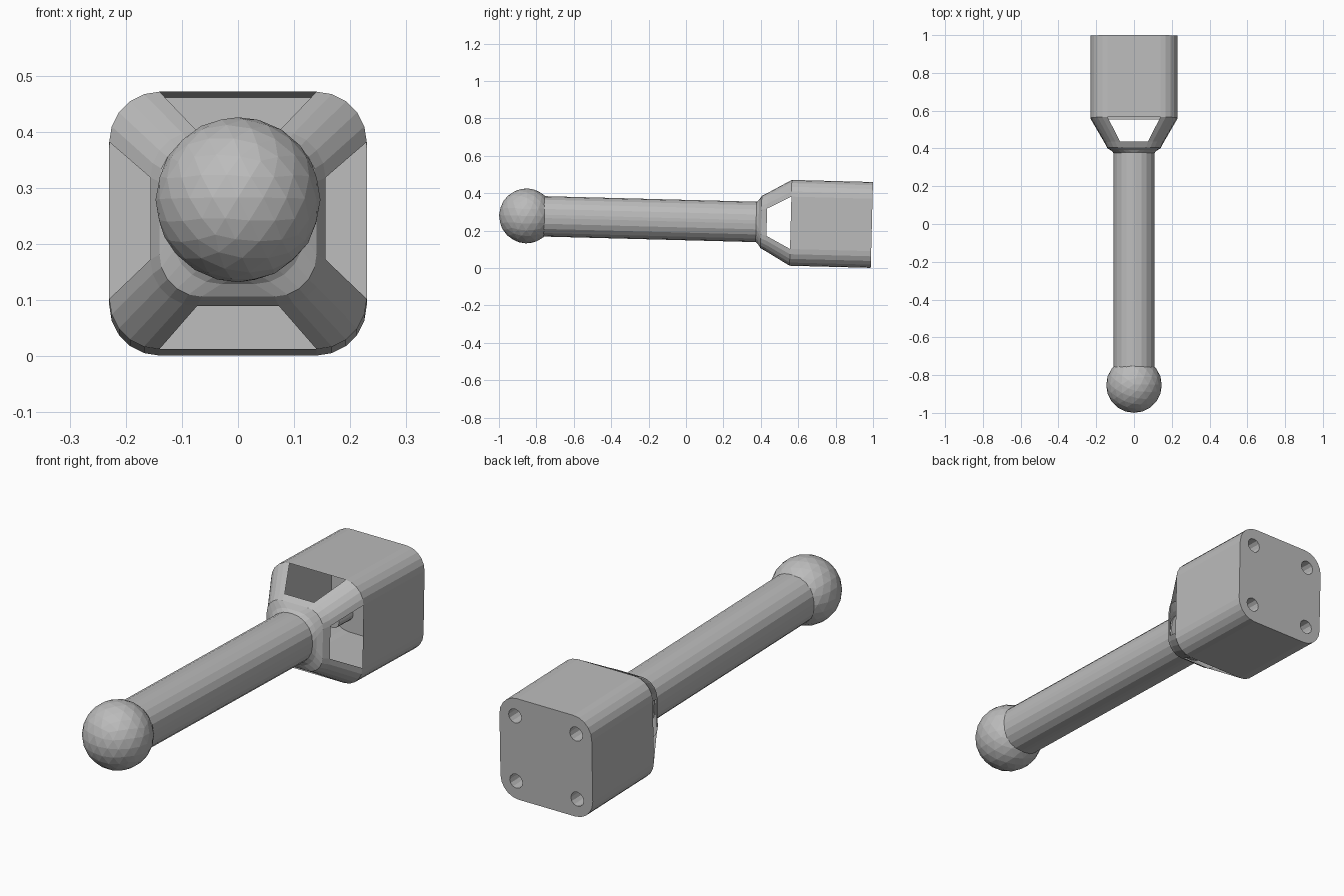
import bpy
import bmesh
from math import sin, cos, pi, radians
from mathutils import Matrix, Vector

cube = bpy.data.objects.get("Cube")
if cube:
    bpy.data.objects.remove(cube, do_unlink=True)

GREY = (0.5, 0.5, 0.5, 1)
mat = bpy.data.materials.new("plain grey")
mat.use_nodes = True
mat.diffuse_color = GREY
mat.node_tree.nodes["Principled BSDF"].inputs["Base Color"].default_value = GREY

# The whole model lies along y and droops slightly towards the back
TILT = Matrix.Translation((0, 0, 0.2565)) @ Matrix.Rotation(radians(-1.5), 4, "X")
STEPS = 5                      # segments in each rounded corner
BACK = 0.994                   # y of the end plate


def finish(bm, name):
    bmesh.ops.recalc_face_normals(bm, faces=bm.faces)
    bm.transform(TILT)
    mesh = bpy.data.meshes.new(name)
    bm.to_mesh(mesh)
    bm.free()
    mesh.materials.append(mat)
    obj = bpy.data.objects.new(name, mesh)
    bpy.context.collection.objects.link(obj)
    return obj


def rounded_ring(bm, y, half, straight):
    """Rounded square of half-width `half`, its flat sides 2 * straight long."""
    ring = []
    for corner in range(4):
        for i in range(STEPS + 1):
            a = (corner + i / STEPS) * pi / 2
            mid = (corner + 0.5) * pi / 2
            cx = straight if cos(mid) > 0 else -straight
            cz = straight if sin(mid) > 0 else -straight
            r = half - straight
            ring.append(bm.verts.new((cx + r * cos(a), y, cz + r * sin(a))))
    return ring


def bridge(bm, a, b, skip_flats=False):
    n = len(a)
    for i in range(n):
        if skip_flats and i % (STEPS + 1) == STEPS:
            continue           # open window in a flat side
        j = (i + 1) % n
        bm.faces.new((a[i], a[j], b[j], b[i]))


def loop_edges(bm, ring):
    return [bm.edges.get((ring[i - 1], ring[i])) for i in range(len(ring))]


# Ball knob
bm = bmesh.new()
bmesh.ops.create_icosphere(bm, subdivisions=3, radius=0.147,
                           matrix=Matrix.Translation((0, -0.853, 0)))
finish(bm, "ball_knob")

# Handle rod
bm = bmesh.new()
front = rounded_ring(bm, -0.8, 0.108, 0.009)
rear = rounded_ring(bm, 0.385, 0.108, 0.009)
bridge(bm, front, rear)
bm.faces.new(front)
bm.faces.new(rear)
finish(bm, "handle_rod")

# Flared collar, open cage and hollow block as one shell
bm = bmesh.new()
profile = [(0.375, 0.108, 0.009), (0.388, 0.118, 0.03), (0.402, 0.14, 0.065),
           (0.432, 0.156, 0.073), (0.56, 0.2295, 0.14), (BACK, 0.2295, 0.14)]
rings = [rounded_ring(bm, *p) for p in profile]
for k in range(len(rings) - 1):
    bridge(bm, rings[k], rings[k + 1], skip_flats=(k == 3))

# End plate with four blind holes
plate_edges = loop_edges(bm, rings[-1])
SIDES, HOLE_R, DEPTH = 12, 0.032, 0.1
for sx in (-1, 1):
    for sz in (-1, 1):
        centre = Vector((0.152 * sx, 0, 0.148 * sz))
        mouth, bottom = [
            [bm.verts.new(centre + Vector((HOLE_R * cos(2 * pi * i / SIDES), y,
                                           HOLE_R * sin(2 * pi * i / SIDES))))
             for i in range(SIDES)]
            for y in (BACK, BACK - DEPTH)]
        bridge(bm, mouth, bottom)
        bm.faces.new(bottom)
        plate_edges += loop_edges(bm, mouth)
bmesh.ops.triangle_fill(bm, use_beauty=True, edges=plate_edges,
                        normal=Vector((0, 1, 0)))
finish(bm, "cage_and_block")
